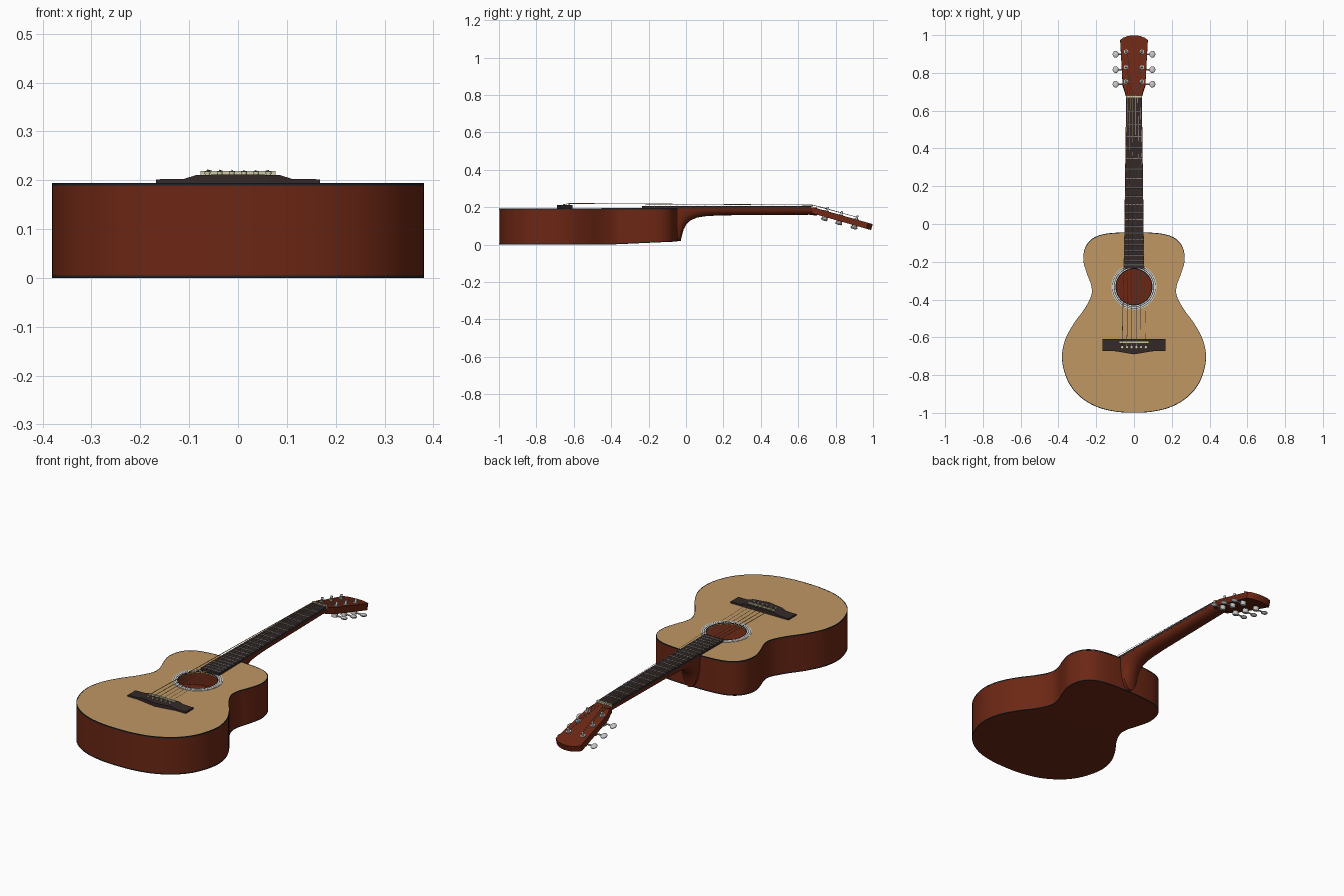
import bpy, bmesh, math
from mathutils import Matrix, Vector

if "Cube" in bpy.data.objects:
    bpy.data.objects.remove(bpy.data.objects["Cube"])


def material(name, rgb, rough=0.5):
    m = bpy.data.materials.new(name)
    m.use_nodes = True
    m.diffuse_color = (*rgb, 1)
    bsdf = m.node_tree.nodes["Principled BSDF"]
    bsdf.inputs["Base Color"].default_value = (*rgb, 1)
    bsdf.inputs["Roughness"].default_value = rough
    return m


mahogany = material("mahogany", (0.15, 0.02, 0.007))
spruce = material("spruce", (0.53, 0.31, 0.125))
rosewood = material("rosewood", (0.035, 0.022, 0.022))
black = material("black binding", (0.012, 0.016, 0.02))
silver = material("silver", (0.55, 0.55, 0.55))
cream = material("cream", (0.62, 0.6, 0.4))
white = material("white inlay", (0.65, 0.64, 0.6))
bronze = material("bronze", (0.4, 0.31, 0.12))


def finish(name, bm, mat):
    bmesh.ops.recalc_face_normals(bm, faces=bm.faces)
    mesh = bpy.data.meshes.new(name)
    bm.to_mesh(mesh)
    bm.free()
    mesh.materials.append(mat)
    ob = bpy.data.objects.new(name, mesh)
    bpy.context.collection.objects.link(ob)
    bpy.ops.object.select_all(action='DESELECT')
    ob.select_set(True)
    bpy.context.view_layer.objects.active = ob
    bpy.ops.object.shade_smooth_by_angle(angle=math.radians(35))
    return ob


def loft(name, rings, mat, wrap=False, matrix=Matrix()):
    """Skin closed rings; either cap the ends or join last to first."""
    bm = bmesh.new()
    vs = [[bm.verts.new(matrix @ Vector(p)) for p in r] for r in rings]
    n = len(rings[0])
    pairs = list(zip(vs, vs[1:])) + ([(vs[-1], vs[0])] if wrap else [])
    for a, b in pairs:
        for i in range(n):
            j = (i + 1) % n
            bm.faces.new((a[i], a[j], b[j], b[i]))
    if not wrap:
        bm.faces.new(vs[0])
        bm.faces.new(vs[-1])
    return finish(name, bm, mat)


def section(w, y, z0, z1):
    return [(-w, y, z0), (w, y, z0), (w, y, z1), (-w, y, z1)]


def box(name, x, y, z, mat):
    """Box from (low, high) ranges."""
    return loft(name, [[(x[0], v, z[0]), (x[1], v, z[0]), (x[1], v, z[1]), (x[0], v, z[1])]
                       for v in y], mat)


def rod(bm, a, b, r1, r2=None, seg=12):
    a, b = Vector(a), Vector(b)
    d = b - a
    m = Matrix.Translation((a + b) / 2) @ d.to_track_quat('Z', 'Y').to_matrix().to_4x4()
    bmesh.ops.create_cone(bm, cap_ends=True, segments=seg, radius1=r1,
                          radius2=r1 if r2 is None else r2, depth=d.length, matrix=m)


def spline(pts, steps=6):
    """Catmull-Rom through 2D points."""
    p = [Vector(q) for q in pts]
    p = [Vector((-p[1].x, p[1].y))] + p + [Vector((-p[-2].x, p[-2].y))]
    out = []
    for a, b, c, d in zip(p, p[1:], p[2:], p[3:]):
        for k in range(steps):
            t = k / steps
            out.append(0.5 * (2 * b + (c - a) * t + (2 * a - 5 * b + 4 * c - d) * t * t
                              + (3 * b - a - 3 * c + d) * t ** 3))
    return out + [p[-2]]


# Body outline, right half from tail to neck joint
half = spline([(0, -.998), (.1, -.992), (.2, -.966), (.29, -.91), (.35, -.83), (.38, -.72),
               (.366, -.62), (.32, -.53), (.262, -.45), (.226, -.38), (.226, -.325),
               (.25, -.26), (.268, -.19), (.255, -.12), (.21, -.072), (.13, -.05), (0, -.045)])
outline = half + [Vector((-p.x, p.y)) for p in half[-2:0:-1]]
MID, TOP = Vector((0, -.52)), .194
HOLE, HOLE_R = Vector((0, -.333)), .094


def back_z(y):
    return max(0, (y + .42) * .045)


def ring(scale, z):
    pts = [MID + (p - MID) * scale for p in outline]
    return [(p.x, p.y, z(p.y) if callable(z) else z) for p in pts]


def around_hole(r, z):
    return [(*(HOLE + (p - HOLE).normalized() * r), z) for p in outline]


# Sides, back, soundboard with a real hole, and binding
loft("body_sides", [ring(1, lambda y: back_z(y) + .002), ring(1, TOP - .001),
                    ring(.98, TOP - .001), ring(.98, lambda y: back_z(y) + .002)],
     mahogany, wrap=True)
loft("body_back", [section(max(p.x * .996, .002), p.y, back_z(p.y), back_z(p.y) + .006)
                   for p in half], mahogany)
loft("soundboard", [ring(.997, TOP), around_hole(HOLE_R, TOP),
                    around_hole(HOLE_R, TOP - .006), ring(.997, TOP - .006)], spruce, wrap=True)
for name, low, high in (("top_binding", lambda y: TOP - .005, lambda y: TOP + .0006),
                        ("back_binding", back_z, lambda y: back_z(y) + .005)):
    loft(name, [ring(1.0018, low), ring(1.0018, high), ring(.994, high), ring(.994, low)],
         black, wrap=True)

# Rosette of thin concentric rings
for i, (r0, r1, mat) in enumerate([(.094, .098, black), (.098, .103, white), (.103, .106, black),
                                   (.106, .113, white), (.113, .115, black), (.115, .12, white)]):
    loft(f"rosette_ring_{i + 1}", [around_hole(r1, TOP), around_hole(r1, TOP + .002),
                                   around_hole(r0, TOP + .002), around_hole(r0, TOP)],
         mat, wrap=True)


# Neck with rounded back flowing into the heel
def neck_half(y):
    return .054 - .0125 * (y + .235) / .905


NECK_TOP = .198
stations = [(-.06, .178), (-.028, .178), (-.022, .15), (-.012, .115), (.003, .088), (.025, .068),
            (.06, .053), (.11, .045), (.2, .041), (.66, .038), (.7, .037)]
neck = []
for y, depth in stations:
    w = neck_half(y)
    neck.append([(w * math.cos(a), y, NECK_TOP - (.006 if y > .69 else 0)
                  - depth * math.sin(a) ** .8)
                 for a in [math.pi * k / 16 for k in range(16)]] + [(-w, y, NECK_TOP)])
loft("neck", neck, mahogany)

# Fretboard, frets and nut
NUT_Y, SADDLE_Y, BOARD_TOP = .67, -.625, .207
loft("fretboard", [section(neck_half(y), y, TOP, BOARD_TOP) for y in (-.235, NUT_Y)], rosewood)
bm = bmesh.new()
for n in range(1, 21):
    y = NUT_Y - (NUT_Y - SADDLE_Y) * (1 - 2 ** (-n / 12))
    w = neck_half(y)
    rod(bm, (-w, y, BOARD_TOP), (w, y, BOARD_TOP), .002, seg=8)
finish("frets", bm, silver)
box("nut", (-.042, .042), (NUT_Y, NUT_Y + .01), (.195, .211), cream)

# Headstock, tilted back
tilt = Matrix.Translation((0, .68, .2)) @ Matrix.Rotation(math.radians(-15.8), 4, 'X')
side = [(.042, 0), (.05, .03), (.06, .06), (.073, .305), (.06, .317), (.035, .327), (.012, .331)]
head = side + [(-x, u) for x, u in reversed(side)]
loft("headstock", [[(x, u, w) for x, u in head] for w in (-.033, 0)], mahogany, matrix=tilt)

# Tuning machines
POSTS = (.075, .155, .24)
for label, s in (("left", 1), ("right", -1)):
    for k, u in enumerate(POSTS):
        bm = bmesh.new()
        x = s * .042
        rod(bm, (x, u, -.04), (x, u, .022), .006)
        rod(bm, (x, u, 0), (x, u, .004), .012)
        rod(bm, (x, u, -.033), (x, u, -.053), .015)
        rod(bm, (x, u, -.045), (s * .085, u, -.045), .004)
        knob = Matrix.Translation((s * .097, u, -.045)) @ Matrix.Diagonal((.016, .019, .009, 1))
        bmesh.ops.create_uvsphere(bm, u_segments=14, v_segments=8, radius=1, matrix=knob)
        bm.transform(tilt)
        finish(f"{label}_tuner_{k + 1}", bm, silver)

# Bridge, saddle and pins
bridge = []
for x, front, z in ((-.168, -.672, .202), (-.11, -.672, .203), (-.085, -.676, .211),
                    (0, -.69, .212), (.085, -.676, .211), (.11, -.672, .203), (.168, -.672, .202)):
    bridge.append([(x, front, TOP), (x, -.608, TOP), (x, -.608, z), (x, front, z)])
loft("bridge", bridge, rosewood)
box("saddle", (-.077, .077), (SADDLE_Y - .004, SADDLE_Y + .004), (.205, .219), cream)
bm = bmesh.new()
for i in range(6):
    x = (i - 2.5) * .025
    rod(bm, (x, -.652, .205), (x, -.652, .218), .005, .006)
finish("bridge_pins", bm, cream)

# Strings from pin over saddle and nut to the tuner post
for i in range(6):
    s = -1 if i < 3 else 1
    post = POSTS[i if i < 3 else 5 - i]
    path = [Vector(((i - 2.5) * .025, -.652, .214)), Vector(((i - 2.5) * .025, SADDLE_Y, .2205)),
            Vector(((i - 2.5) * .0135, NUT_Y + .005, .2122)),
            tilt @ Vector((s * .036, post, .013))]
    bm = bmesh.new()
    for a, b in zip(path, path[1:]):
        rod(bm, a, b, .0018 - .0002 * i, seg=6)
    finish(f"string_{i + 1}", bm, bronze if i < 3 else silver)
